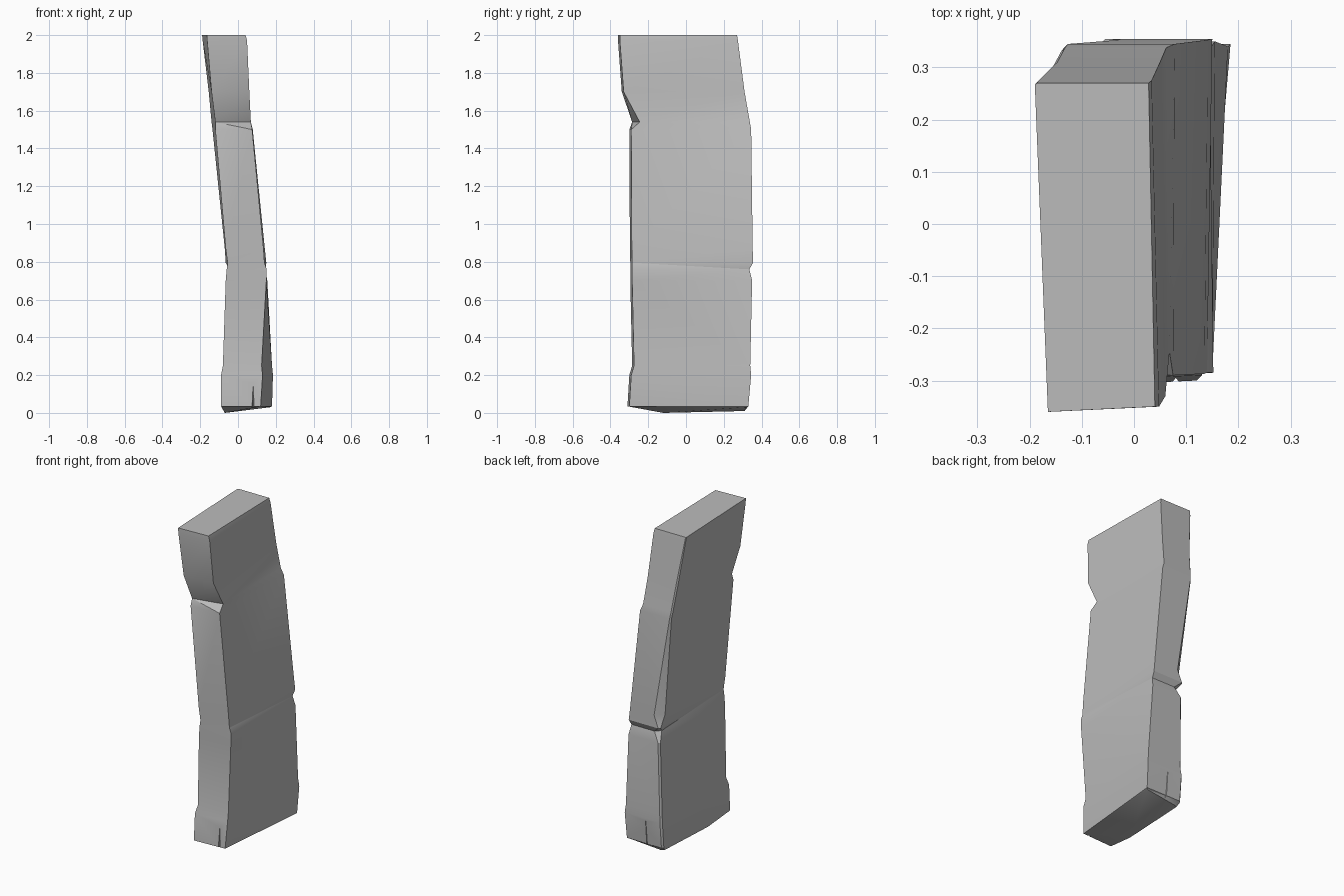
import bpy
import bmesh
import math
from mathutils import Vector

if "Cube" in bpy.data.objects:
    bpy.data.objects.remove(bpy.data.objects["Cube"], do_unlink=True)


def make_material(name, colour):
    material = bpy.data.materials.new(name)
    material.use_nodes = True
    material.diffuse_color = colour
    material.node_tree.nodes["Principled BSDF"].inputs["Base Color"].default_value = colour
    return material


def make_object(name, bm):
    bmesh.ops.recalc_face_normals(bm, faces=bm.faces)
    mesh = bpy.data.meshes.new(name)
    bm.to_mesh(mesh)
    bm.free()
    obj = bpy.data.objects.new(name, mesh)
    bpy.context.collection.objects.link(obj)
    return obj


# Slab sections: height, front edge x pair, back edge x pair, front y, back y, rear corner chip
SECTIONS = [
    (.035, -.09, .12, -.07, .18, -.31, .33, .01),
    (.20, -.09, .13, -.07, .185, -.30, .345, .01),
    (.25, -.08, .125, -.065, .18, -.285, .34, .01),
    (.70, -.065, .15, -.06, .155, -.295, .35, .01),
    (.76, -.06, .152, -.045, .145, -.295, .335, .03),
    (.795, -.055, .14, -.065, .15, -.295, .355, .01),
    (.87, -.065, .135, -.07, .142, -.297, .353, .045),
    (1.50, -.12, .075, -.135, .078, -.30, .345, .008),
    (1.54, -.12, .068, -.14, .062, -.285, .338, .008),
    (1.70, -.14, .06, -.155, .05, -.34, .31, .008),
    (1.97, -.163, .048, -.187, .034, -.36, .275, .004),
    (2.0, -.165, .04, -.19, .028, -.36, .27, .004),
]


def section_points(z, front_l, front_r, back_l, back_r, front, back, chip):
    return [Vector((front_l, front, z)), Vector((front_r, front + .01, z)),
            Vector((back_r, back, z)), Vector((back_l + chip, back, z)),
            Vector((back_l, back - chip, z))]


def build_slab():
    bm = bmesh.new()
    rings = [[bm.verts.new(p) for p in section_points(*s)] for s in SECTIONS]
    # Broken underside, lowest along the left edge in plan
    foot = [(-.07, -.12, 0), (.1, -.28, .03), (.17, .32, .03),
            (-.04, .31, .01), (-.06, .30, .01)]
    rings.insert(0, [bm.verts.new(p) for p in foot])
    for lower, upper in zip(rings, rings[1:]):
        for i in range(len(lower)):
            j = (i + 1) % len(lower)
            bm.faces.new((lower[i], lower[j], upper[j], upper[i]))
    bm.faces.new(rings[0][::-1])
    bm.faces.new(rings[-1])
    # Chipped front corner just above the upper crease
    chipped = rings[9][1]
    chipped.co.y += .03
    bmesh.ops.triangulate(bm, faces=[f for f in bm.faces if len(f.verts) > 3])
    return make_object("stone_slab", bm)


def cut_crack(target, name, x, surface_y, inward):
    # Narrow vertical wedge that tapers out at its top
    bm = bmesh.new()
    outside = surface_y - inward * .05
    inside = surface_y + inward * .03
    points = [(x - .02, outside, -.05), (x + .02, outside, -.05),
              (x, inside, -.05), (x, surface_y, .2)]
    bmesh.ops.convex_hull(bm, input=[bm.verts.new(p) for p in points])
    cutter = make_object(name, bm)
    cutter.hide_render = True
    cutter.hide_set(True)
    modifier = target.modifiers.new(name, "BOOLEAN")
    modifier.operation = "DIFFERENCE"
    modifier.solver = "EXACT"
    modifier.object = cutter
    bpy.context.view_layer.objects.active = target
    bpy.ops.object.modifier_apply(modifier=modifier.name)
    bpy.data.objects.remove(cutter, do_unlink=True)


slab = build_slab()
slab.data.materials.append(make_material("stone grey", (.5, .5, .5, 1)))
cut_crack(slab, "front_crack", .08, -.30, 1)
cut_crack(slab, "back_crack", .04, .34, -1)

bpy.ops.object.select_all(action="DESELECT")
slab.select_set(True)
bpy.context.view_layer.objects.active = slab
bpy.ops.object.shade_smooth_by_angle(angle=math.radians(25))
